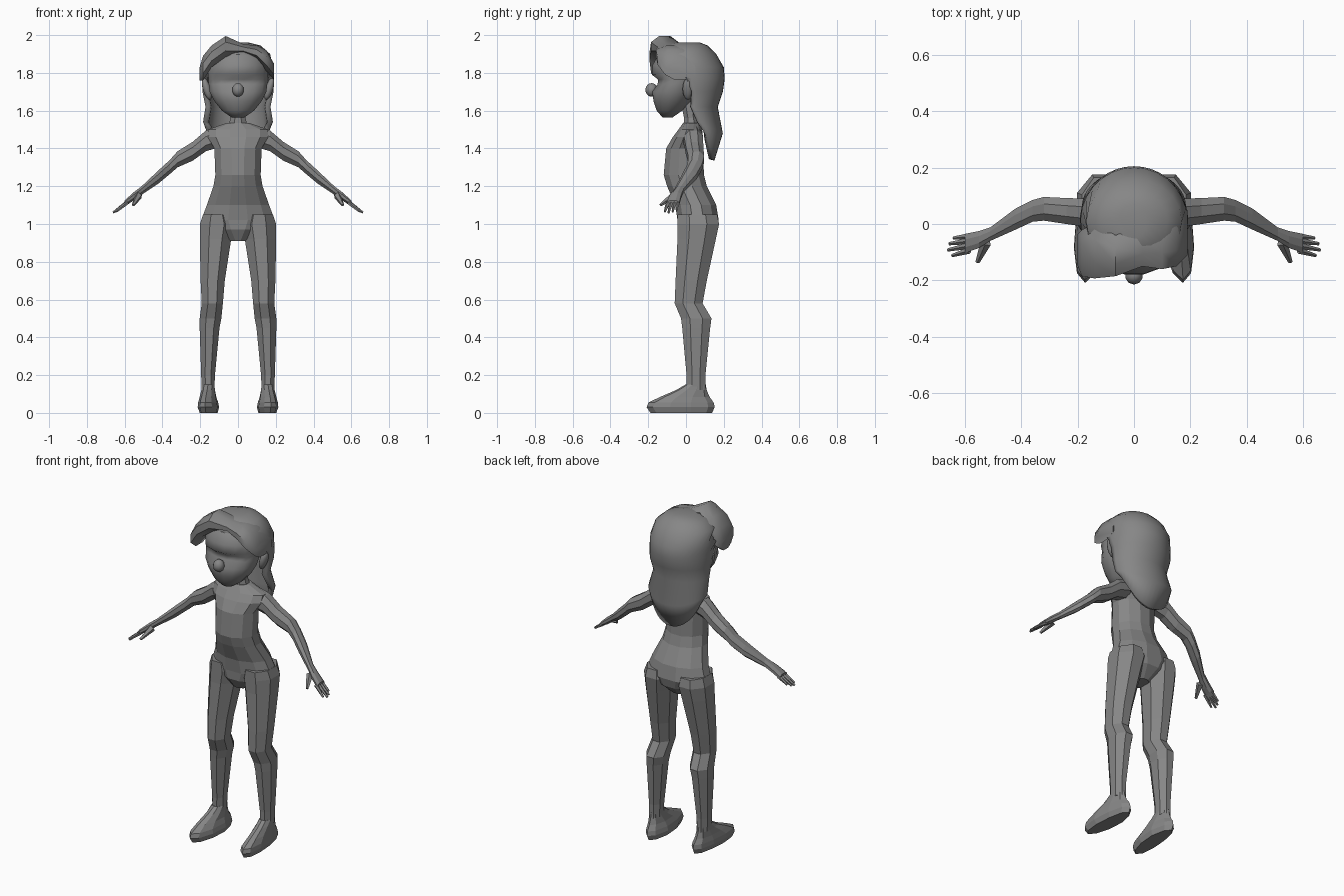
import bpy, bmesh, math
from mathutils import Vector, Matrix

GREY = bpy.data.materials.new("grey")
GREY.diffuse_color = (0.24, 0.24, 0.24, 1)


def finish(name, bm, smooth=None):
    """Turn a bmesh into a named object."""
    me = bpy.data.meshes.new(name)
    bm.to_mesh(me)
    bm.free()
    me.materials.append(GREY)
    ob = bpy.data.objects.new(name, me)
    bpy.context.collection.objects.link(ob)
    if smooth:
        bpy.ops.object.select_all(action='DESELECT')
        ob.select_set(True)
        bpy.context.view_layer.objects.active = ob
        bpy.ops.object.shade_smooth_by_angle(angle=math.radians(smooth))
    return ob


def loft(name, axis, rings, n=8, smooth=None, side=1, phase=0.5, tweak=None):
    """Skin rings (position, a0, a1, b0, b1) stacked along the z or x axis."""
    bm = bmesh.new()
    loops = []
    k = 1 / math.cos(math.pi / n) if phase else 1
    for p, a0, a1, b0, b1 in rings:
        loop = []
        for i in range(n):
            t = 2 * math.pi * (i + phase) / n
            a = (a0 + a1) / 2 + (a1 - a0) / 2 * k * math.cos(t)
            b = (b0 + b1) / 2 + (b1 - b0) / 2 * k * math.sin(t)
            co = Vector((a, b, p)) if axis == 'z' else Vector((p, a, b))
            co.x *= side
            if tweak:
                co = tweak(co)
            loop.append(bm.verts.new(co))
        loops.append(loop)
    for lo, hi in zip(loops, loops[1:]):
        for i in range(n):
            j = (i + 1) % n
            bm.faces.new((lo[i], lo[j], hi[j], hi[i]))
    bm.faces.new(loops[0][::-1])
    bm.faces.new(loops[-1])
    bmesh.ops.recalc_face_normals(bm, faces=bm.faces)
    return finish(name, bm, smooth)


def rod(name, p, q, r0, r1, side):
    """Short tapered digit between two points."""
    p, q = (Vector((v[0] * side, v[1], v[2])) for v in (p, q))
    bm = bmesh.new()
    d = q - p
    bmesh.ops.create_cone(bm, cap_ends=True, segments=5, radius1=r0, radius2=r1, depth=d.length,
                          matrix=Matrix.Translation((p + q) / 2) @ d.to_track_quat('Z', 'Y').to_matrix().to_4x4())
    finish(name, bm)


def ball(name, loc, scale, tilt=0):
    bm = bmesh.new()
    m = Matrix.Translation(loc) @ Matrix.Rotation(tilt, 4, 'Y') @ Matrix.Diagonal((*scale, 1))
    bmesh.ops.create_uvsphere(bm, u_segments=10, v_segments=8, radius=1, matrix=m)
    finish(name, bm, 60)


# Torso and neck
loft("torso", 'z', [
    (0.91, -0.05, 0.05, -0.01, 0.10), (0.97, -0.14, 0.14, -0.043, 0.16),
    (1.02, -0.195, 0.195, -0.045, 0.173), (1.10, -0.165, 0.165, -0.057, 0.16),
    (1.20, -0.13, 0.13, -0.10, 0.11), (1.26, -0.12, 0.12, -0.118, 0.095),
    (1.40, -0.125, 0.125, -0.105, 0.09), (1.46, -0.16, 0.16, -0.07, 0.09),
    (1.50, -0.16, 0.16, -0.04, 0.085), (1.535, -0.06, 0.06, -0.015, 0.075)], n=12)
loft("neck", 'z', [(1.50, -0.055, 0.055, -0.015, 0.075), (1.56, -0.04, 0.04, -0.01, 0.06),
                   (1.66, -0.04, 0.04, -0.03, 0.05)])

for s, tag in ((1, "left"), (-1, "right")):
    # Leg with bent knee
    loft(tag + "_leg", 'z', [
        (0.12, 0.125, 0.192, 0.003, 0.103), (0.20, 0.122, 0.195, 0.003, 0.103),
        (0.45, 0.098, 0.203, -0.02, 0.128), (0.50, 0.088, 0.203, -0.026, 0.135),
        (0.58, 0.08, 0.192, -0.06, 0.088), (0.70, 0.07, 0.198, -0.055, 0.11),
        (0.92, 0.036, 0.202, -0.045, 0.158), (1.0, 0.02, 0.202, -0.045, 0.175),
        (1.05, 0.04, 0.185, -0.045, 0.165)], side=s)

    # Foot, turned slightly outward towards the toe
    def splay(c, s=s):
        toe = max(0, -c.y) / 0.2
        return Vector((c.x + s * 0.02 * toe, c.y, max(c.z - 0.0 * toe, 0)))
    loft(tag + "_foot", 'z', [
        (0.0, 0.108, 0.195, -0.18, 0.13), (0.03, 0.10, 0.205, -0.20, 0.143),
        (0.055, 0.105, 0.203, -0.19, 0.138), (0.085, 0.115, 0.198, -0.13, 0.118),
        (0.12, 0.122, 0.194, -0.05, 0.106), (0.15, 0.125, 0.192, 0.0, 0.102)],
        n=10, side=s, tweak=splay)
    # Arm and palm
    loft(tag + "_arm", 'x', [
        (0.09, -0.02, 0.085, 1.41, 1.52), (0.17, -0.01, 0.09, 1.385, 1.495),
        (0.24, 0.0, 0.092, 1.335, 1.435), (0.32, 0.012, 0.096, 1.30, 1.385),
        (0.36, 0.008, 0.085, 1.265, 1.34), (0.42, -0.02, 0.055, 1.215, 1.285),
        (0.51, -0.06, -0.012, 1.155, 1.20), (0.55, -0.085, -0.025, 1.125, 1.17),
        (0.60, -0.103, -0.035, 1.095, 1.125)], side=s)
    # Fingers and thumb
    for i, (y0, y1, x1, z1) in enumerate(((-0.044, -0.05, 0.64, 1.075), (-0.060, -0.070, 0.655, 1.065),
                                          (-0.077, -0.092, 0.66, 1.06), (-0.094, -0.112, 0.645, 1.065))):
        rod(f"{tag}_finger_{i + 1}", (0.585, y0, 1.115), (x1, y1, z1), 0.012, 0.006, s)
    rod(tag + "_thumb", (0.525, -0.065, 1.15), (0.555, -0.135, 1.10), 0.02, 0.008, s)
    # Ear
    ball(tag + "_ear", (0.165 * s, 0.01, 1.715), (0.022, 0.028, 0.06), 0.3 * s)


# Head with pressed-in eye sockets
def sockets(c):
    if c.y < -0.09 and 0.025 < abs(c.x) < 0.12 and 1.74 < c.z < 1.78:
        c.y += 0.022
    return c


loft("head", 'z', [
    (1.565, -0.035, 0.035, -0.125, -0.07), (1.60, -0.085, 0.085, -0.155, -0.02),
    (1.65, -0.125, 0.125, -0.172, 0.03), (1.70, -0.15, 0.15, -0.178, 0.06),
    (1.74, -0.155, 0.155, -0.172, 0.08), (1.765, -0.157, 0.157, -0.17, 0.09),
    (1.79, -0.158, 0.158, -0.18, 0.10), (1.84, -0.158, 0.158, -0.178, 0.11),
    (1.90, -0.14, 0.14, -0.145, 0.10), (1.94, -0.08, 0.08, -0.09, 0.06)],
    n=16, smooth=60, tweak=sockets)
ball("nose", (0, -0.182, 1.71), (0.032, 0.033, 0.036))

# Hair shell: rows of (z, half width, centre y, back y, front y, share of the ring, drop at the back)
rows = [(1.962, 0.05, 0.02, 0.07, -0.05, 1, 0), (1.945, 0.12, 0.01, 0.115, -0.11, 1, 0),
        (1.90, 0.17, 0.01, 0.16, -0.15, 1, 0), (1.83, 0.19, 0.01, 0.20, -0.165, 0.7, 0),
        (1.77, 0.192, 0.01, 0.205, -0.1, 0.52, 0), (1.70, 0.188, 0.03, 0.195, -0.1, 0.5, 0),
        (1.62, 0.172, 0.025, 0.168, -0.1, 0.5, 0), (1.54, 0.185, 0.06, 0.195, 0, 0.5, 0.06),
        (1.50, 0.165, 0.085, 0.15, 0, 0.5, 0.165)]
N = 20
bm = bmesh.new()
grid = []
for z, rx, cy, yb, yf, share, drop in rows:
    row = []
    for i in range(N + 1):
        t = math.pi * share * (2 * i / N - 1)
        c = math.cos(t)
        y = cy + c * ((yb - cy) if c > 0 else (cy - yf))
        row.append(bm.verts.new((rx * math.sin(t), y, z - drop * max(c, 0) ** 1.3)))
    grid.append(row)
for up, dn in zip(grid, grid[1:]):
    for i in range(N):
        bm.faces.new((up[i], up[i + 1], dn[i + 1], dn[i]))
bmesh.ops.remove_doubles(bm, verts=bm.verts, dist=0.0005)
bm.faces.new([v for v in grid[0] if v.is_valid])
bmesh.ops.recalc_face_normals(bm, faces=bm.faces)
if max(bm.faces, key=lambda f: f.calc_center_median().z).normal.z < 0:
    bmesh.ops.reverse_faces(bm, faces=bm.faces)
hair = finish("hair_back", bm, 60)
thick = hair.modifiers.new("thickness", 'SOLIDIFY')
thick.thickness, thick.offset = 0.03, -1

# Swept fringe, parted off centre with a raised crest
loft("hair_fringe", 'x', [
    (-0.203, -0.14, -0.04, 1.76, 1.83), (-0.185, -0.185, -0.02, 1.76, 1.89),
    (-0.14, -0.193, 0.0, 1.83, 1.945), (-0.065, -0.185, -0.04, 1.885, 1.995),
    (0.03, -0.15, 0.0, 1.90, 1.952), (0.10, -0.16, 0.04, 1.87, 1.945),
    (0.15, -0.15, 0.04, 1.81, 1.92), (0.19, -0.11, 0.05, 1.765, 1.85)], n=8, smooth=50)
